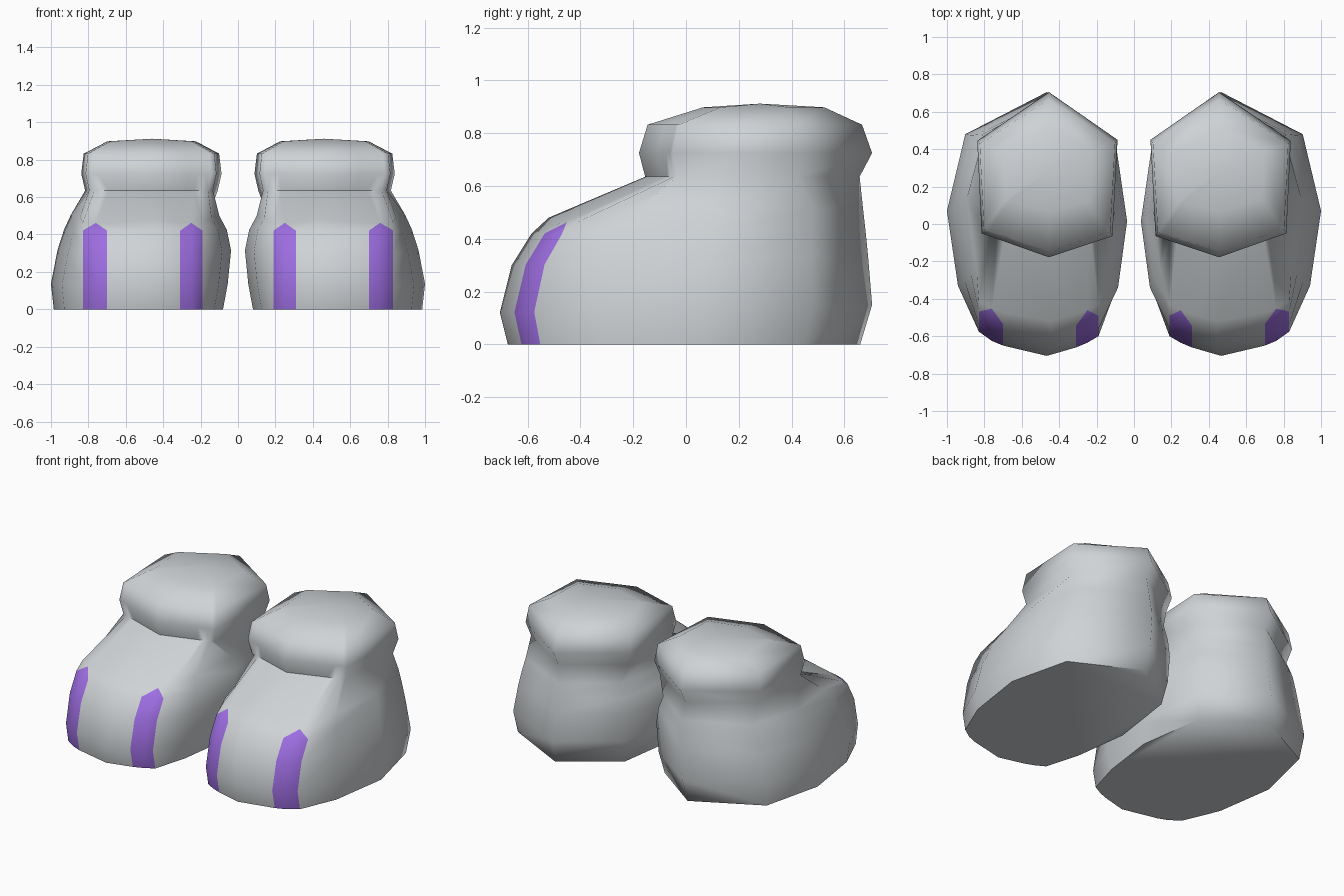
import bpy, bmesh
from mathutils import Vector

if "Cube" in bpy.data.objects:
    bpy.data.objects.remove(bpy.data.objects["Cube"])


def material(name, rgb):
    m = bpy.data.materials.new(name)
    m.diffuse_color = (*rgb, 1)
    m.use_nodes = True
    m.node_tree.nodes["Principled BSDF"].inputs["Base Color"].default_value = m.diffuse_color
    return m


GREY = material("light grey", (0.62, 0.65, 0.67))
PURPLE = material("purple", (0.34, 0.155, 0.76))

# Foot outline seen from above, from the toe round the outer side to the heel and back
PLAN = [(.455, -.705), (.70, -.65), (.76, -.625), (.83, -.575), (.94, -.33), (1.0, .07), (.90, .48),
        (.455, .705), (.10, .45), (.035, 0), (.085, -.37), (.19, -.60), (.25, -.635), (.31, -.66)]
STRIPE = {1, 2, 3, 11, 12, 13}

# Foot levels: z front, z back, toe y, heel y, inner x, outer x
LEVELS = [(0, 0, -.675, .66, .08, .985),
          (.12, .15, -.705, .705, .055, 1.0),
          (.30, .33, -.66, .69, .037, .965),
          (.42, .43, -.585, .68, .06, .93),
          (.48, .52, -.52, .67, .10, .895)]

# Six-sided collar outline: front, outer front, outer back, heel, inner back, inner front
HEX = [Vector(p) for p in [(.455, -.178), (.815, -.05), (.838, .445),
                           (.455, .705), (.088, .45), (.115, -.065)]]
# Collar levels: z, x scale, y scale, y shift
COLLAR = [(.635, .945, .92, -.012), (.725, 1, 1, 0), (.832, .965, .92, -.003), (.898, .63, .52, .03)]
CENTRE = Vector((.46, .265))


def foot_ring(level, dip):
    zf, zb, toe, heel, xl, xr = level
    ring = []
    for i, (px, py) in enumerate(PLAN):
        t = (py + .705) / 1.41
        x = px if i in STRIPE else xl + (px - .035) / .965 * (xr - xl)
        ring.append((x, toe + t * (heel - toe), zf + t * (zb - zf) - (dip if i in STRIPE else 0)))
    return ring


def collar_ring(z, sx, sy, shift):
    # the two front edges carry extra points so they join the toe columns
    f = [.55, .70, .82, .92]
    pts = [HEX[0]] + [HEX[0].lerp(HEX[1], k) for k in f] + HEX[1:]
    pts += [HEX[5].lerp(HEX[0], 1 - k) for k in reversed(f)]
    return [(CENTRE.x + (p.x - CENTRE.x) * sx, CENTRE.y + (p.y - CENTRE.y) * sy + shift, z) for p in pts]


def boot(name, side):
    bm = bmesh.new()
    rings = [foot_ring(l, .02 if k == 4 else 0) for k, l in enumerate(LEVELS)]
    rings += [collar_ring(*c) for c in COLLAR]
    rows = [[bm.verts.new((x * side, y, z)) for x, y, z in r] for r in rings]
    n = len(PLAN)

    def face(verts, mat=0):
        bm.faces.new(verts).material_index = mat

    # Walls, with toe stripes that end in a point
    for k in range(len(rows) - 1):
        a, b = rows[k], rows[k + 1]
        for i in range(n):
            j = (i + 1) % n
            striped = i in STRIPE and j in STRIPE
            if k == 3 and striped:
                tip = b[i] if i in (2, 12) else b[j]
                if tip is b[j]:
                    face((a[i], a[j], b[j]), 1)
                    face((a[i], b[j], b[i]))
                else:
                    face((a[i], a[j], b[i]), 1)
                    face((a[j], b[j], b[i]))
            else:
                face((a[i], a[j], b[j], b[i]), int(striped and k < 3))
    # Sole and domed top
    face(list(reversed(rows[0])))
    top = bm.verts.new((CENTRE.x * side, .28, .912))
    for i in range(n):
        face((rows[-1][i], rows[-1][(i + 1) % n], top))
    bmesh.ops.recalc_face_normals(bm, faces=bm.faces)
    me = bpy.data.meshes.new(name)
    bm.to_mesh(me)
    bm.free()
    me.materials.append(GREY)
    me.materials.append(PURPLE)
    ob = bpy.data.objects.new(name, me)
    bpy.context.collection.objects.link(ob)
    bpy.ops.object.select_all(action='DESELECT')
    ob.select_set(True)
    bpy.context.view_layer.objects.active = ob
    bpy.ops.object.shade_smooth_by_angle(angle=1.31)


boot("left_boot", 1)
boot("right_boot", -1)
